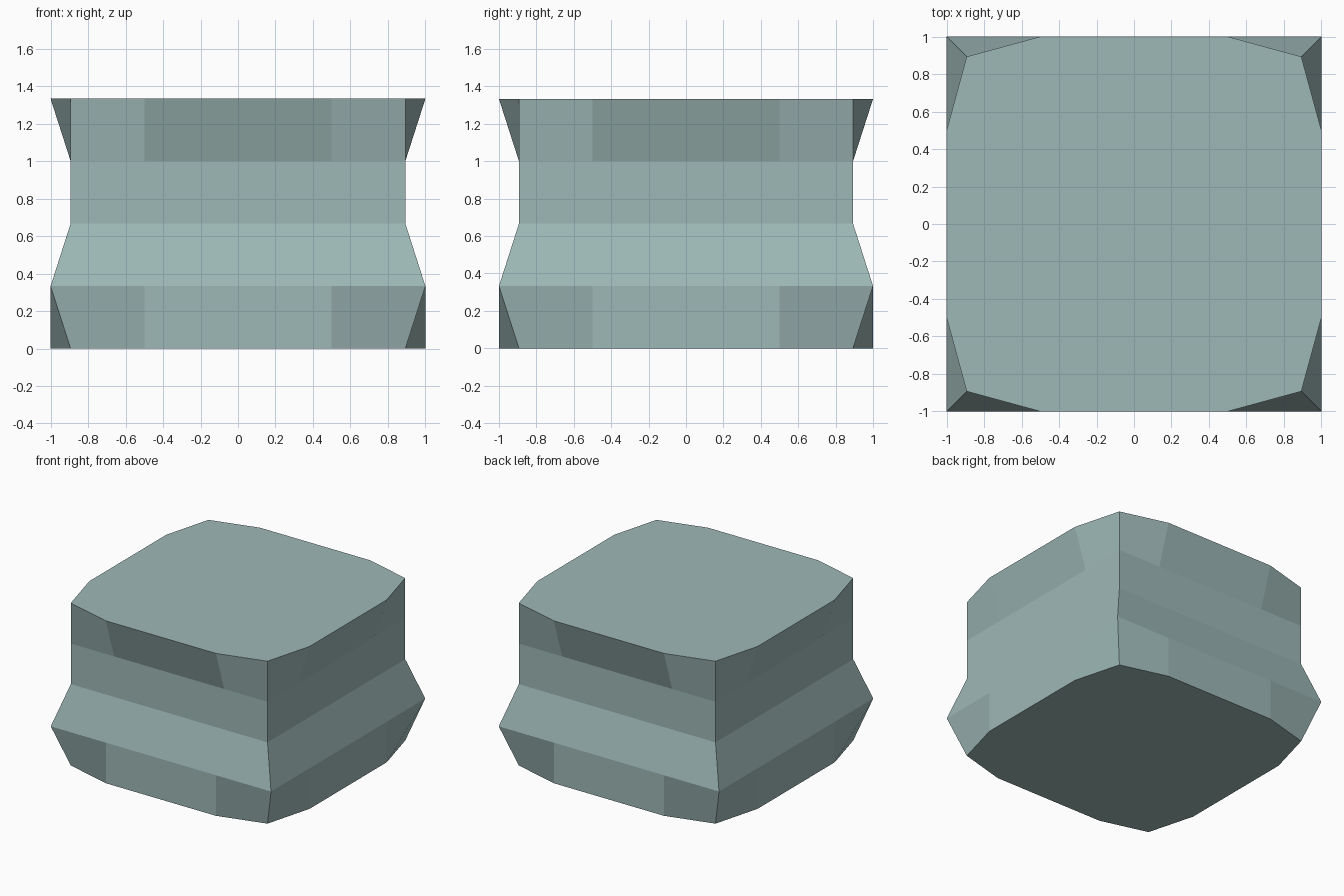
import bpy, bmesh
from mathutils import Matrix

if "Cube" in bpy.data.objects:
    bpy.data.objects.remove(bpy.data.objects["Cube"])

mat = bpy.data.materials.new("grey green")
mat.diffuse_color = (0.34, 0.48, 0.47, 1)
mat.use_nodes = True
mat.node_tree.nodes["Principled BSDF"].inputs["Base Color"].default_value = mat.diffuse_color

# Levels of the block: height, distance of side middles, distance of corners
LEVELS = [(0, 1, 0.893), (0.333, 1, 1), (0.667, 0.893, 0.893),
          (1.0, 0.893, 0.893), (1.333, 1, 0.893)]

bm = bmesh.new()


def ring(z, side, corner):
    """Twelve-point outline: two side points and a corner, turned four times."""
    verts = []
    for k in range(4):
        turn = Matrix.Rotation(k * 1.5707963, 3, 'Z')
        for x, y in ((-0.5, -side), (0.5, -side), (corner, -corner)):
            co = turn @ Matrix.Translation((x, y, z)).to_translation()
            verts.append(bm.verts.new(co))
    return verts


rings = [ring(*level) for level in LEVELS]

# Side walls
for low, high in zip(rings, rings[1:]):
    for i in range(12):
        j = (i + 1) % 12
        bm.faces.new((low[i], low[j], high[j], high[i]))

# Flat bottom and top
bm.faces.new(rings[0][::-1])
bm.faces.new(rings[-1])

mesh = bpy.data.meshes.new("notched_block")
bm.to_mesh(mesh)
bm.free()
mesh.materials.append(mat)
block = bpy.data.objects.new("notched_block", mesh)
bpy.context.collection.objects.link(block)
